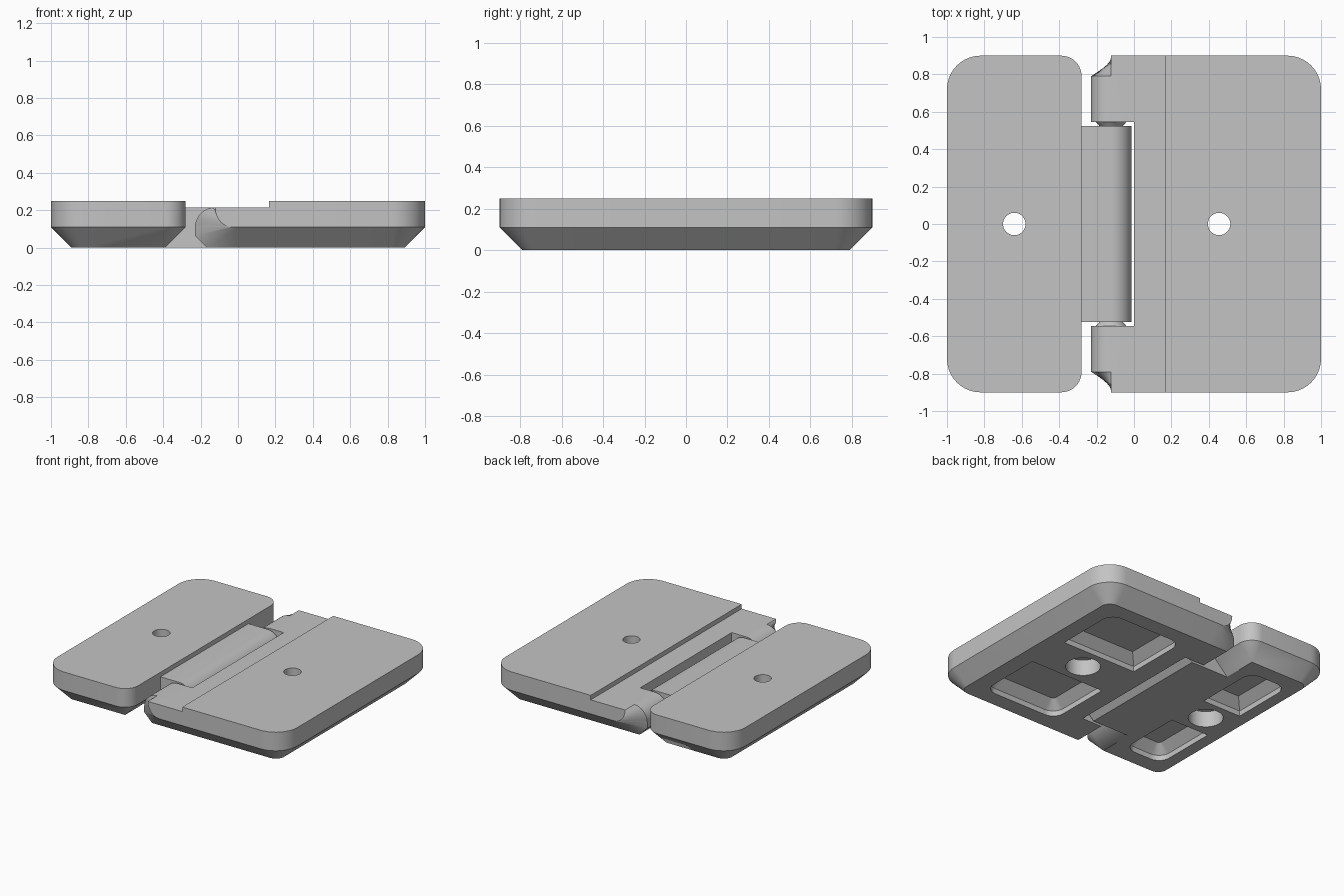
import bpy, bmesh, math

cube = bpy.data.objects.get("Cube")
if cube:
    bpy.data.objects.remove(cube, do_unlink=True)

# One plain grey for the whole hinge
grey = bpy.data.materials.new("plain_grey")
grey.use_nodes = True
colour = (0.55, 0.55, 0.55, 1)
grey.diffuse_color = colour
grey.node_tree.nodes["Principled BSDF"].inputs["Base Color"].default_value = colour

HALF_Y = 0.9
THICK = 0.25
BEVEL = 0.11
RADIUS = 0.108        # hinge barrel radius
AXIS_X = -0.122
BARREL_TOP = 2 * RADIUS
SEG = 10


def loft(name, rings):
    """Closed solid through matching rings of points."""
    bm = bmesh.new()
    rows = [[bm.verts.new(p) for p in ring] for ring in rings]
    count = len(rows[0])
    for a, b in zip(rows, rows[1:]):
        for i in range(count):
            j = (i + 1) % count
            bm.faces.new((a[i], a[j], b[j], b[i]))
    bm.faces.new(rows[0][::-1])
    bm.faces.new(rows[-1])
    bmesh.ops.remove_doubles(bm, verts=bm.verts, dist=0.0001)
    bmesh.ops.recalc_face_normals(bm, faces=bm.faces)
    mesh = bpy.data.meshes.new(name)
    bm.to_mesh(mesh)
    bm.free()
    mesh.materials.append(grey)
    obj = bpy.data.objects.new(name, mesh)
    bpy.context.collection.objects.link(obj)
    return obj


def outline(x0, x1, y0, y1, radii, z, inset=0, left_inset=None):
    """Rounded rectangle; radii run counter-clockwise from the x1, y1 corner."""
    li = inset if left_inset is None else left_inset
    points = []
    corners = ((x1, y1, 1, 1), (x0, y1, -1, 1), (x0, y0, -1, -1), (x1, y0, 1, -1))
    for k, ((x, y, sx, sy), r) in enumerate(zip(corners, radii)):
        ix = inset if sx > 0 else li
        rx, ry = max(r - ix, 0), max(r - inset, 0)
        cx, cy = x - sx * (ix + rx), y - sy * (inset + ry)
        for i in range(SEG + 1):
            a = math.pi / 2 * (k + i / SEG)
            points.append((cx + rx * math.cos(a), cy + ry * math.sin(a), z))
    return points


def circle(x, r, z):
    angles = [math.tau * i / 40 for i in range(40)]
    return [(x + r * math.cos(a), r * math.sin(a), z) for a in angles]


def cut(target, cutter):
    cutter.hide_render = True
    mod = target.modifiers.new("cut", 'BOOLEAN')
    mod.operation = 'DIFFERENCE'
    mod.solver = 'EXACT'
    mod.object = cutter
    bpy.context.view_layer.objects.active = target
    bpy.ops.object.modifier_apply(modifier=mod.name)
    bpy.data.objects.remove(cutter, do_unlink=True)


def plate(name, x0, x1, radii, left_inset):
    """Leaf plate with a wide bevel round its underside."""
    box = (x0, x1, -HALF_Y, HALF_Y, radii)
    return loft(name, [outline(*box, 0, BEVEL, left_inset),
                       outline(*box, BEVEL), outline(*box, THICK)])


def add_recesses(leaf, x, half_width):
    """Screw hole with a wide lower bore, and two hipped pockets below."""
    cut(leaf, loft("hole_cutter", [circle(x, 0.12, -0.05), circle(x, 0.12, 0.12),
                                   circle(x, 0.06, 0.12), circle(x, 0.06, 0.4)]))
    for s in (1, -1):
        y0, y1 = sorted((s * 0.17, s * 0.67))
        r = 0.09
        radii = (r, r, 0, 0) if s > 0 else (0, 0, r, r)
        box = (x - half_width, x + half_width, y0, y1, radii)
        cut(leaf, loft("pocket_cutter", [outline(*box, -0.05), outline(*box, 0.04),
                                         outline(*box, 0.105, 0.065)]))


def barrel_profile(side, root_x):
    """Rounded top, straight side and slanted foot, as x, z pairs."""
    pts = [(root_x, BARREL_TOP)]
    for i in range(SEG + 1):
        a = math.pi / 2 * i / SEG
        pts.append((AXIS_X + side * RADIUS * math.sin(a), RADIUS + RADIUS * math.cos(a)))
    tip = AXIS_X + side * RADIUS
    pts += [(tip, 0.065), (tip - side * 0.065, 0), (root_x, 0)]
    return pts


def at_y(profile, y):
    return [(x, y, z) for x, z in profile]


parts = []

# Narrow leaf and its central knuckle
left = plate("narrow_leaf", -1, -0.28, (BEVEL, 0.18, 0.18, BEVEL), None)
add_recesses(left, -0.64, 0.16)
centre = barrel_profile(1, -0.39)
parts += [left, loft("central_knuckle", [at_y(centre, -0.525), at_y(centre, 0.525)])]

# Wide leaf with its lowered step beside the barrel
right = plate("wide_leaf", 0, 1, (0.18, 0, 0, 0.18), 0)
square = (-0.2, 0.165, -1.2, 1.2, (0, 0, 0, 0))
cut(right, loft("step_cutter", [outline(*square, BARREL_TOP), outline(*square, 0.5)]))
add_recesses(right, 0.455, 0.31)
parts.append(right)

# Outer knuckles, tapering to the leaf ends, with cone pins in the gaps
body = barrel_profile(-1, 0)
end = [(0, BARREL_TOP)]
steps = SEG + 2
for i in range(steps + 1):
    a = math.pi / 2 * i / steps
    end.append((-0.03 - 0.092 * math.cos(a), BARREL_TOP - (BARREL_TOP - BEVEL) * math.sin(a)))
end.append((0, BEVEL))
for s, label in ((1, "back"), (-1, "front")):
    parts.append(loft(label + "_knuckle", [at_y(body, s * 0.545), at_y(body, s * (HALF_Y - BEVEL)),
                                           at_y(end, s * HALF_Y)]))
    rings = []
    for y, r in ((0.55, 0.085), (0.515, 0.055)):
        rings.append([(AXIS_X + px, s * y, RADIUS + py) for px, py, _ in circle(0, r, 0)])
    parts.append(loft(label + "_pin", rings))

# Smooth curved walls, sharp edges kept
bpy.ops.object.select_all(action='DESELECT')
for obj in parts:
    obj.select_set(True)
bpy.context.view_layer.objects.active = parts[0]
bpy.ops.object.shade_smooth_by_angle(angle=math.radians(30))
